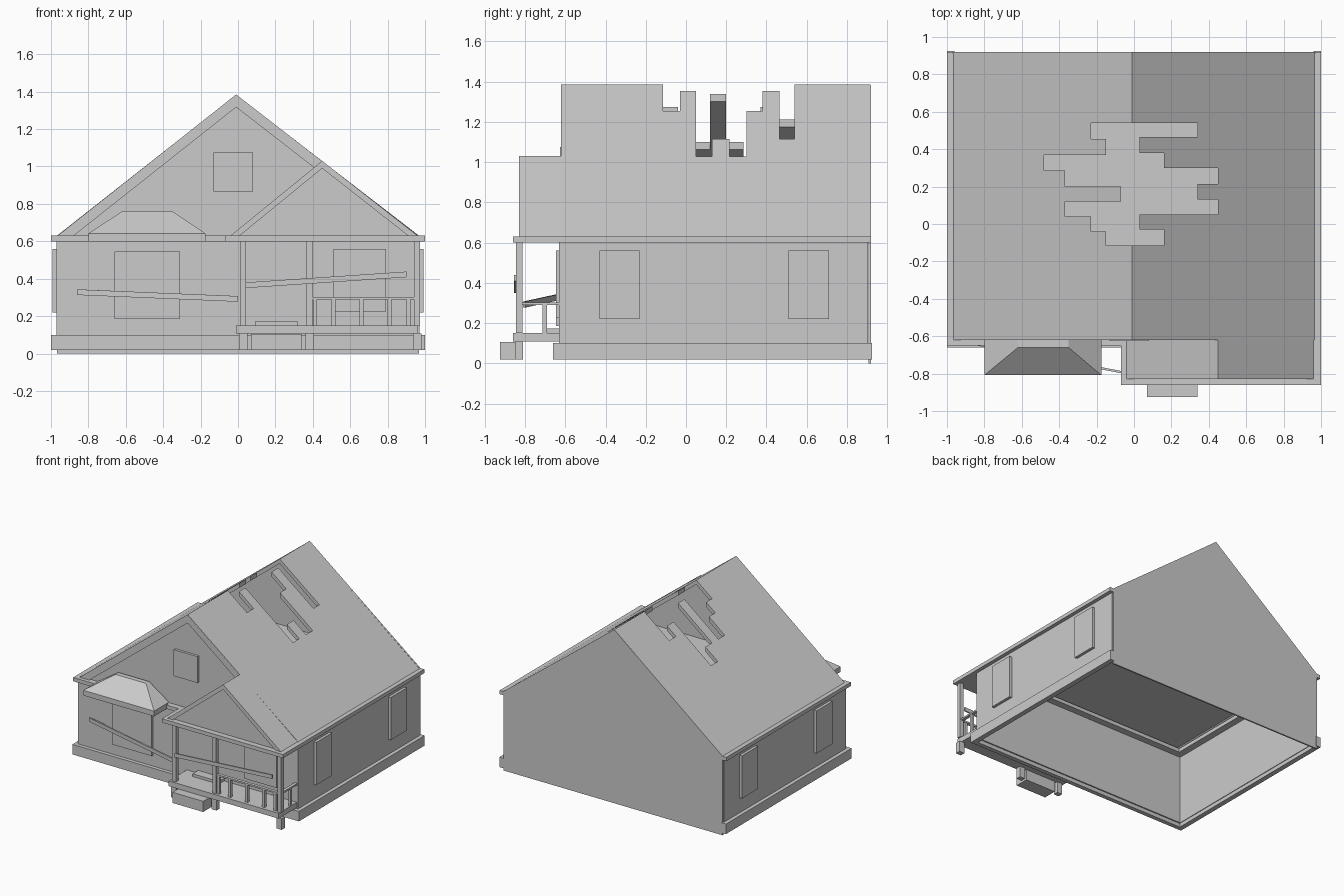
import bpy, bmesh, math
from mathutils import Vector

if "Cube" in bpy.data.objects:
    bpy.data.objects.remove(bpy.data.objects["Cube"])


def finish(name, bm):
    bmesh.ops.recalc_face_normals(bm, faces=bm.faces)
    me = bpy.data.meshes.new(name)
    bm.to_mesh(me)
    bm.free()
    ob = bpy.data.objects.new(name, me)
    bpy.context.collection.objects.link(ob)
    return ob


def extrude(name, pts, vec):
    """Closed prism from a planar outline."""
    bm = bmesh.new()
    f = bm.faces.new([bm.verts.new(p) for p in pts])
    r = bmesh.ops.extrude_face_region(bm, geom=[f])
    vs = [g for g in r["geom"] if isinstance(g, bmesh.types.BMVert)]
    bmesh.ops.translate(bm, verts=vs, vec=vec)
    # extrude_face_region removes nothing for a lone face, so cap if needed
    edges = [e for e in bm.edges if len(e.link_faces) == 1]
    if edges:
        bmesh.ops.holes_fill(bm, edges=edges)
    return finish(name, bm)


def prism(name, xz, y0, y1):
    return extrude(name, [(x, y0, z) for x, z in xz], (0, y1 - y0, 0))


def box(name, x0, x1, y0, y1, z0, z1):
    return prism(name, [(x0, z0), (x1, z0), (x1, z1), (x0, z1)], y0, y1)


def beam(name, a, b, depth, height):
    """Slanted board between two points, upright in z."""
    a, b = Vector(a), Vector(b)
    d = (b - a)
    side = Vector((-d.y, d.x, 0)).normalized() * depth / 2
    up = Vector((0, 0, height / 2))
    return extrude(name, [a - side - up, a + side - up, a + side + up, a - side + up], d)


def gable(name, xl, xa, xr, z, za, drop, y0, y1):
    """Inverted-V slab with vertical thickness drop, resting on height z."""
    sl, sr = (za - z) / (xa - xl), (za - z) / (xr - xa)
    return prism(name, [(xl, z), (xa, za), (xr, z), (xr - drop / sr, z),
                        (xa, za - drop), (xl + drop / sl, z)], y0, y1)


# main roof with a jagged hole through the ridge
roof = gable("main_roof", -.965, -.01, .965, .63, 1.385, .037, -.62, .918)
left = [(.54, -.23), (.455, -.15), (.37, -.48), (.285, -.37), (.2, -.07),
        (.12, -.37), (.04, -.23), (-.04, -.15)]
right = [(.54, .34), (.465, .03), (.38, .16), (.3, .45), (.215, .34),
         (.13, .45), (.05, .03), (-.03, .16)]


def steps(rows, end):
    out = []
    for i, (y, x) in enumerate(rows):
        y2 = rows[i + 1][0] if i + 1 < len(rows) else end
        out += [(x, y, .8), (x, y2, .8)]
    return out


cutter = extrude("roof_hole_cutter", steps(left, -.115) + steps(right, -.115)[::-1], (0, 0, 1))
mod = roof.modifiers.new("hole", 'BOOLEAN')
mod.operation, mod.solver, mod.object = 'DIFFERENCE', 'EXACT', cutter
bpy.context.view_layer.update()
me = bpy.data.meshes.new_from_object(roof.evaluated_get(bpy.context.evaluated_depsgraph_get()))
roof.modifiers.clear()
roof.data = me
bpy.data.objects.remove(cutter)

# gable walls and barge boards
gable("front_barge_board", -.96, -.01, .96, .63, 1.382, .065, -.621, -.605)
prism("front_gable_wall", [(-.93, .63), (-.01, 1.36), (.93, .63)], -.605, -.595)
prism("back_wall", [(-.968, 0), (.968, 0), (.968, .63), (-.01, 1.384), (-.968, .63)], .908, .92)
box("attic_floor", -.9, .9, -.6, .91, .645, .655)

# porch roof
gable("porch_roof", -.04, .45, .96, .63, 1.03, .04, -.83, -.62)
prism("porch_gable_wall", [(-.01, .63), (.45, 1.0), (.92, .63)], -.815, -.805)
box("porch_ceiling", -.07, 1, -.86, -.62, .60, .63)

# walls, foundation and eaves trim
box("front_wall", -.97, .97, -.63, -.615, .05, .61)
box("foundation_front", -1, 1, -.66, -.625, .02, .10)
box("eaves_front", -1, -.07, -.65, -.56, .60, .63)
box("eaves_front_inner", -.07, .95, -.625, -.56, .601, .629)
box("eaves_back_inner", -.9, .9, .84, .91, .601, .629)
for s, n in ((-1, "left"), (1, "right")):
    def sided(name, a, b, *r):
        return box(n + "_" + name, min(s * a, s * b), max(s * a, s * b), *r)
    sided("wall", .955, .97, -.63, .905, .05, .61)
    sided("foundation", .96, 1, -.66, .925, .02, .10)
    sided("eaves", .9, 1, -.65, .92, .60, .63)
    for i, y in enumerate((-.43, .51)):
        sided(f"window_{i}", .965, .992, y, y + .2, .22, .56)

# front windows
box("large_window", -.66, -.31, -.645, -.62, .185, .545)
box("porch_window", .51, .79, -.645, -.62, .225, .56)
box("attic_window", -.13, .08, -.625, -.6, .865, 1.075)

# hipped awning over the large window
box("awning_base", -.8, -.175, -.808, -.63, .60, .642)
bm = bmesh.new()
v = [bm.verts.new(p) for p in ((-.8, -.808, .642), (-.175, -.808, .642), (-.175, -.62, .642),
                               (-.8, -.62, .642), (-.62, -.66, .76), (-.35, -.66, .76),
                               (-.35, -.62, .76), (-.62, -.62, .76))]
for f in ((0, 1, 5, 4), (1, 2, 6, 5), (2, 3, 7, 6), (3, 0, 4, 7), (4, 5, 6, 7), (3, 2, 1, 0)):
    bm.faces.new([v[i] for i in f])
finish("awning_roof", bm)

# porch deck, steps, posts
box("porch_deck", -.01, .96, -.86, -.63, .108, .15)
box("lower_step", .07, .34, -.925, -.815, .02, .105)
box("door_mat_step", .09, .32, -.70, -.63, .15, .172)
for i, x in enumerate((.01, .365, .94)):
    box(f"porch_post_{i}", x, x + .033, -.845, -.812, .15, .60)
    box(f"deck_pier_{i}", x - .005, x + .04, -.85, -.81, .02, .108)

# railings
box("front_rail", .398, .94, -.84, -.815, .29, .303)
for i, x in enumerate((.40, .50, .65, .80, .90)):
    box(f"front_baluster_{i}", x, x + .022, -.838, -.817, .15, .29)
box("side_rail", .94, .965, -.815, -.63, .29, .303)
box("side_baluster", .943, .962, -.712, -.692, .15, .29)

# fallen boards
beam("fallen_board_left", (0, -.805, .292), (-.86, -.64, .328), .012, .03)
beam("fallen_board_right", (.04, -.85, .365), (.9, -.85, .423), .012, .03)
